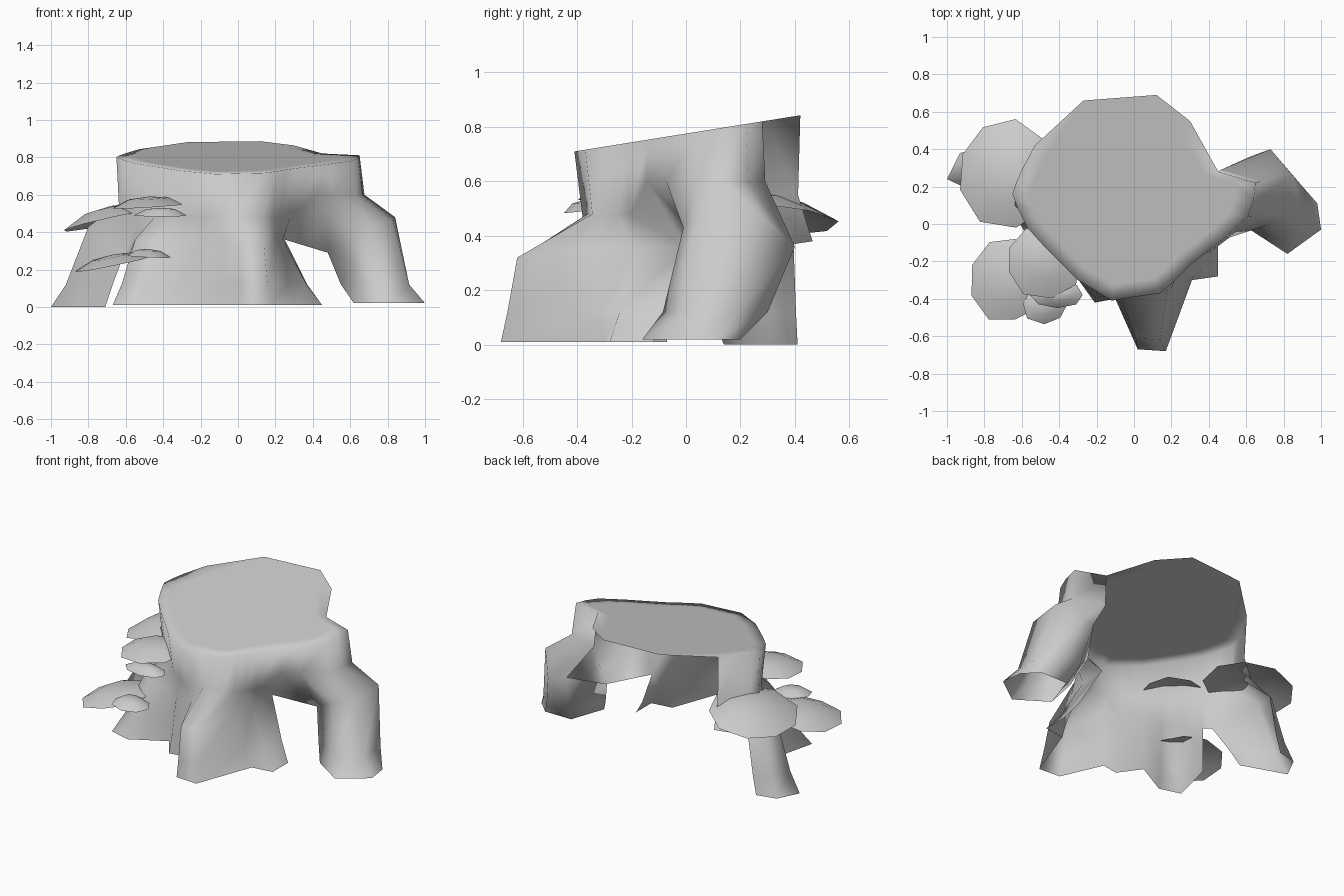
import bpy, bmesh, math, random
from mathutils import Vector

random.seed(4)
cube = bpy.data.objects.get("Cube")
if cube:
    bpy.data.objects.remove(cube, do_unlink=True)

# One plain grey for everything
grey = bpy.data.materials.new("plain grey")
grey.use_nodes = True
colour = (0.6, 0.6, 0.6, 1)
grey.diffuse_color = colour
grey.node_tree.nodes["Principled BSDF"].inputs["Base Color"].default_value = colour


def finish(name, bm, smooth_angle):
    mesh = bpy.data.meshes.new(name)
    bm.to_mesh(mesh)
    bm.free()
    mesh.materials.append(grey)
    obj = bpy.data.objects.new(name, mesh)
    bpy.context.collection.objects.link(obj)
    bpy.ops.object.select_all(action='DESELECT')
    obj.select_set(True)
    bpy.context.view_layer.objects.active = obj
    bpy.ops.object.shade_smooth_by_angle(angle=math.radians(smooth_angle))
    return obj


def cut_height(y):
    """Height of the slanted saw cut."""
    return 0.71 + 0.16 * (y + 0.41)


# Bark columns, ordered from the back right round the front:
# (rim x, y), (knee x, y, z), (foot x, y)
arch_root = [
    ((.45, .28), (.62, .36, .38), (.70, .20)),
    ((.65, .22), (.73, .40, .36), (.89, .20)),
    ((.64, .13), (.84, .27, .48), (.98, .11)),
    ((.61, .04), (.83, .05, .46), (1.0, -.03)),
    ((.49, -.07), (.70, -.01, .43), (.82, -.16)),
    ((.40, -.14), (.48, .14, .29), (.62, -.03)),
]
front_root = [
    ((.30, -.22), (.25, 0, .36), (.45, -.12)),
    ((.25, -.27), (.24, -.19, .36), (.45, -.28)),
    ((.20, -.32), (.20, -.35, .36), (.31, -.30)),
    ((.14, -.37), (.14, -.62, .32), (.17, -.68)),
    ((0, -.39), (.01, -.61, .32), (.02, -.67)),
    ((-.12, -.41), (-.08, -.37, .37), (-.10, -.40)),
    ((-.20, -.36), (-.20, -.36, .36), (-.21, -.42)),
    ((-.30, -.30), (-.30, -.28, .36), (-.31, -.28)),
    ((-.40, -.20), (-.45, -.27, .36), (-.53, -.40)),
    ((-.48, -.12), (-.55, -.19, .36), (-.67, -.36)),
    ((-.57, -.02), (-.58, -.05, .29), (-.60, -.07)),
]
left_root = [
    ((-.62, .08), (-.61, 0, .28), (-.71, .14)),
    ((-.65, .16), (-.80, .20, .43), (-1.0, .24)),
    ((-.63, .22), (-.80, .33, .41), (-.93, .38)),
    ((-.60, .29), (-.73, .395, .37), (-.80, .41)),
    ((-.53, .42), (-.53, .465, .38), (-.53, .465)),
]

bm = bmesh.new()


def raise_columns(columns, pinch, waist, flare, ground):
    """Stack rim, waist, knee, ankle and foot points for each column."""
    stacks = []
    for rim, knee, foot in columns:
        top = Vector((*rim, cut_height(rim[1])))
        mid = Vector((rim[0] * pinch, rim[1] * pinch, waist))
        bend = Vector(knee)
        base = Vector((*foot, ground))
        ankle = bend.lerp(base, flare)
        ankle.z = 0.12
        stacks.append([bm.verts.new(p) for p in (top, mid, bend, ankle, base)])
    return stacks


def skin(a, b, start=0, stop=4):
    for i in range(start, stop):
        bm.faces.new((a[i], b[i], b[i + 1], a[i + 1]))


arch = raise_columns(arch_root, 1.04, 0.6, 0.5, 0.02)
front = raise_columns(front_root, 0.93, 0.48, 0.6, 0.01)
left = raise_columns(left_root, 0.98, 0.55, 0.6, 0)
for root in (arch, front, left[:-1]):
    for a, b in zip(root, root[1:]):
        skin(a, b)

# Webs of bark above the openings, and the inner side of the arched leg
skin(arch[-1], front[0], stop=2)
skin(front[-1], left[0], stop=2)
skin(left[-2], left[-1], stop=2)
skin(arch[-1], arch[0], start=2)

# Sawn top, overhanging the open back
rim = [stack[0] for stack in arch + front + left]
for x, y in ((-.27, .66), (.12, .69), (.30, .55)):
    rim.append(bm.verts.new((x, y, cut_height(y))))
heart = Vector((-.05, .15, cut_height(.15)))
ring = [bm.verts.new(v.co.lerp(heart, 0.15)) for v in rim]
for i, v in enumerate(rim):
    bm.faces.new((ring[i - 1], ring[i], v, rim[i - 1]))
bm.faces.new(ring[::-1])
bmesh.ops.delete(bm, geom=[v for v in bm.verts if not v.link_faces], context='VERTS')
for face in bm.faces:
    face.normal_update()
finish("stump", bm, 180)


def fungus(name, centre, size, height, tilt, sides=9):
    """A thin lobed cap with a raised crown and a hollow underside."""
    bm = bmesh.new()
    cx, cy, cz = centre

    def point(angle, reach, lift):
        x = math.cos(angle) * size[0] * reach
        y = math.sin(angle) * size[1] * reach
        return bm.verts.new((cx + x, cy + y, cz + lift + x * tilt[0] + y * tilt[1]))

    lobes = [random.uniform(0.92, 1.08) for _ in range(sides)]
    rings = []
    for reach, lift in ((0.55, 0.8), (1, 0), (0.5, 0.5)):
        rings.append([point(math.tau * i / sides, reach * lobes[i], lift * height)
                      for i in range(sides)])
    crown, lip, gill = rings
    for inner, outer in ((crown, lip), (lip, gill)):
        for i in range(sides):
            j = (i + 1) % sides
            bm.faces.new((inner[i], outer[i], outer[j], inner[j]))
    peak = point(0, 0, height)
    for i in range(sides):
        bm.faces.new((peak, crown[i], crown[(i + 1) % sides]))
    bm.faces.new(gill[::-1])
    finish(name, bm, 60)


# Shelf fungi climbing the left side
fungus("large_back_fungus", (-.68, .28, .46), (.27, .29), .08, (.22, -.06))
fungus("upper_front_fungus", (-.48, -.19, .54), (.21, .20), .05, (.06, .04))
fungus("lower_front_fungus", (-.67, -.30, .23), (.20, .23), .05, (.2, .05))
fungus("small_low_fungus", (-.48, -.43, .27), (.12, .10), .04, (-.05, .05), 8)
fungus("small_high_fungus", (-.41, -.38, .49), (.14, .07), .04, (0, .1), 8)
